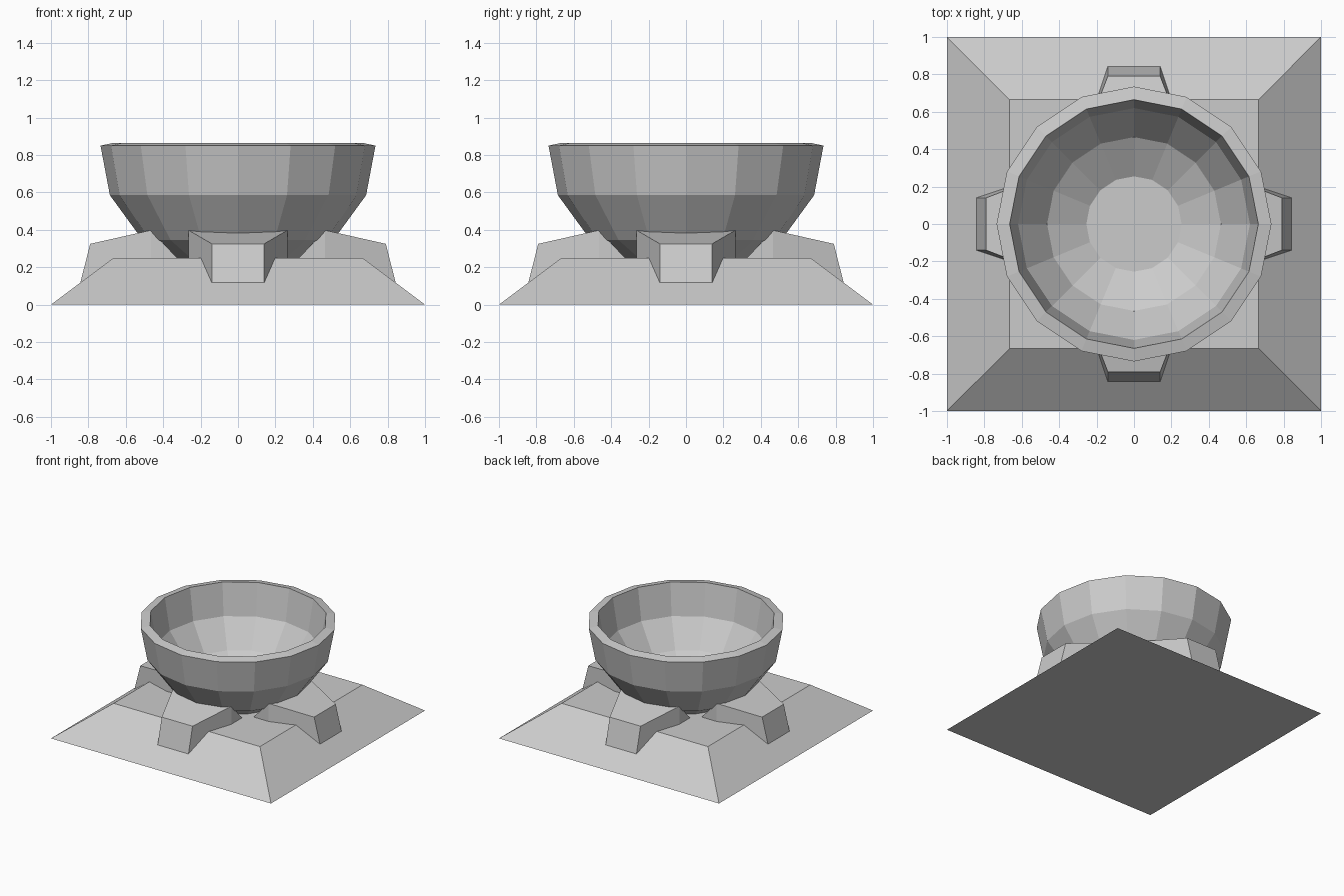
import bpy, bmesh
from math import sin, cos, pi

if "Cube" in bpy.data.objects:
    bpy.data.objects.remove(bpy.data.objects["Cube"])


def make_object(name, verts, faces, turn=0.0):
    mesh = bpy.data.meshes.new(name)
    mesh.from_pydata(verts, [], faces)
    bm = bmesh.new()
    bm.from_mesh(mesh)
    bmesh.ops.recalc_face_normals(bm, faces=bm.faces)
    bm.to_mesh(mesh)
    bm.free()
    obj = bpy.data.objects.new(name, mesh)
    obj.rotation_euler.z = turn
    bpy.context.collection.objects.link(obj)
    return obj


def lathe(name, profile, sides, turn=0.0):
    """Revolve (radius, z) points into a faceted solid capped at both ends."""
    verts = [(r * cos(2 * pi * i / sides), r * sin(2 * pi * i / sides), z)
             for r, z in profile for i in range(sides)]
    last = (len(profile) - 1) * sides
    faces = [tuple(range(sides)), tuple(range(last, last + sides))]
    for k in range(len(profile) - 1):
        for i in range(sides):
            j = (i + 1) % sides
            a, b = k * sides, (k + 1) * sides
            faces.append((a + i, a + j, b + j, b + i))
    return make_object(name, verts, faces, turn)


# Square base with sloping sides
lathe("base", [(2 ** 0.5, 0), (0.665 * 2 ** 0.5, 0.25)], 4, pi / 4)

# Thick-walled sixteen-sided bowl: outside going up, inside going down
lathe("bowl", [(0.28, 0.20), (0.51, 0.345), (0.685, 0.585), (0.735, 0.85),
               (0.665, 0.865), (0.62, 0.605), (0.465, 0.395), (0.255, 0.27)], 16)

# Four flared supports: side outline as (distance out, half width, z)
outline = [(0.868, 0.14, 0.02), (0.79, 0.14, 0.325), (0.465, 0.265, 0.398),
           (0.28, 0.265, 0.20), (0.465, 0.265, 0.02)]
n = len(outline)
verts = [(s * w, -y, z) for s in (-1, 1) for y, w, z in outline]
faces = [(i, (i + 1) % n, n + (i + 1) % n, n + i) for i in range(n)]
for o in (0, n):
    faces += [(o, o + 1, o + 2, o + 4), (o + 2, o + 3, o + 4)]
for k, side in enumerate(("front", "right", "back", "left")):
    make_object(side + "_support", verts, faces, k * pi / 2)
